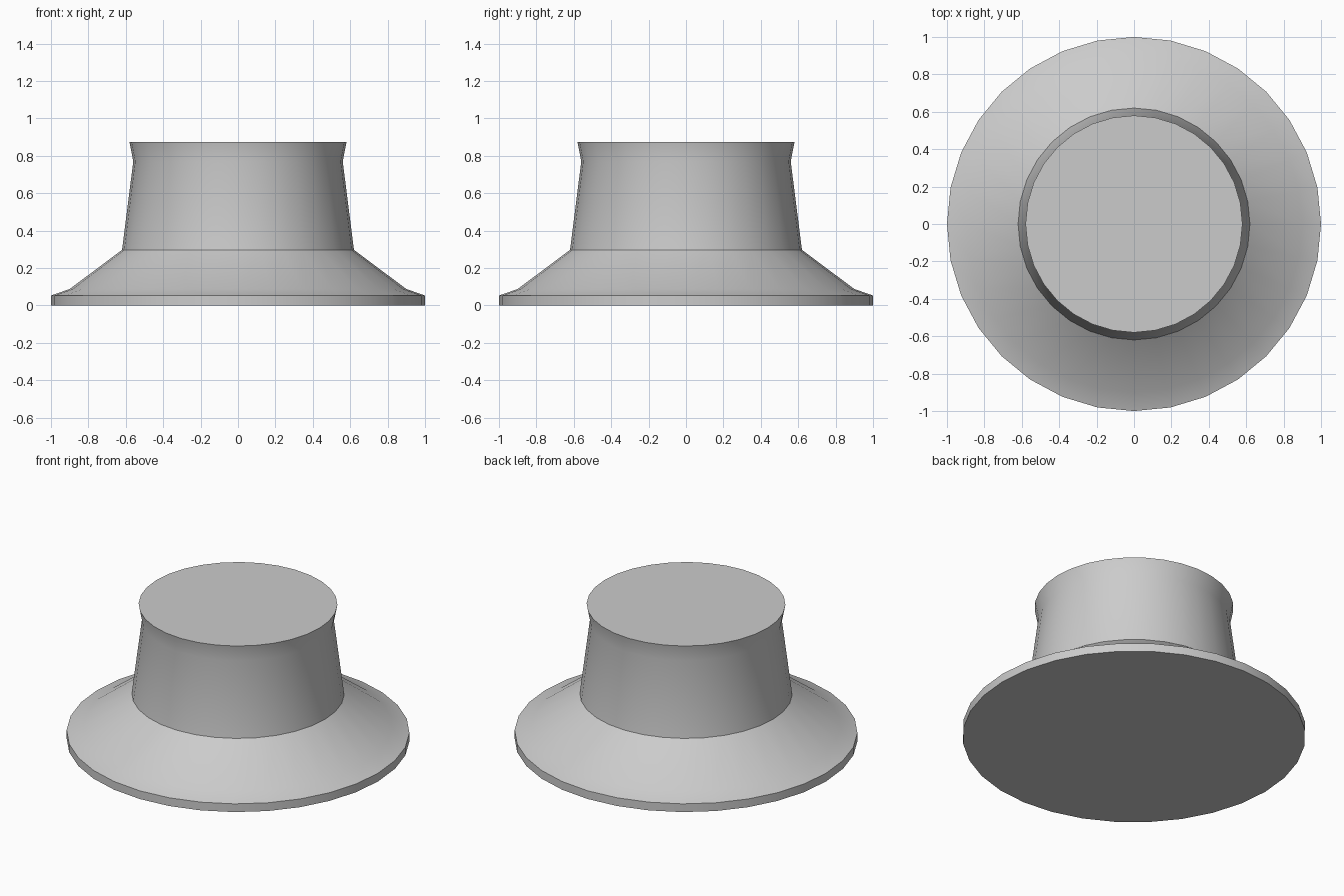
import bpy
import bmesh
import math

old = bpy.data.objects.get("Cube")
if old:
    bpy.data.objects.remove(old, do_unlink=True)

SIDES = 32

# Plain grey material
grey = bpy.data.materials.new("light_grey")
grey.use_nodes = True
colour = (0.6, 0.6, 0.6, 1.0)
grey.diffuse_color = colour
grey.node_tree.nodes["Principled BSDF"].inputs["Base Color"].default_value = colour


def turned_solid(name, profile, material):
    """Closed solid of revolution from (radius, height) rings, capped at both ends."""
    bm = bmesh.new()
    rings = []
    for radius, height in profile:
        angles = [2 * math.pi * i / SIDES for i in range(SIDES)]
        rings.append([bm.verts.new((radius * math.cos(a), radius * math.sin(a), height))
                      for a in angles])
    for low, high in zip(rings, rings[1:]):
        for i in range(SIDES):
            j = (i + 1) % SIDES
            bm.faces.new((low[i], low[j], high[j], high[i]))
    bm.faces.new(rings[0][::-1])
    bm.faces.new(rings[-1])
    mesh = bpy.data.meshes.new(name)
    bm.to_mesh(mesh)
    bm.free()
    mesh.materials.append(material)
    obj = bpy.data.objects.new(name, mesh)
    bpy.context.collection.objects.link(obj)
    return obj


# Knob: rim, sloping flange, tapered neck and flared top
knob = turned_solid("flanged_knob", [
    (1.0, 0.0), (1.0, 0.053),
    (0.9, 0.088), (0.62, 0.297),
    (0.56, 0.77), (0.58, 0.873),
], grey)

# Smooth sides with crisp rim, shoulder and caps
bpy.ops.object.select_all(action='DESELECT')
knob.select_set(True)
bpy.context.view_layer.objects.active = knob
bpy.ops.object.shade_smooth_by_angle(angle=math.radians(30))
